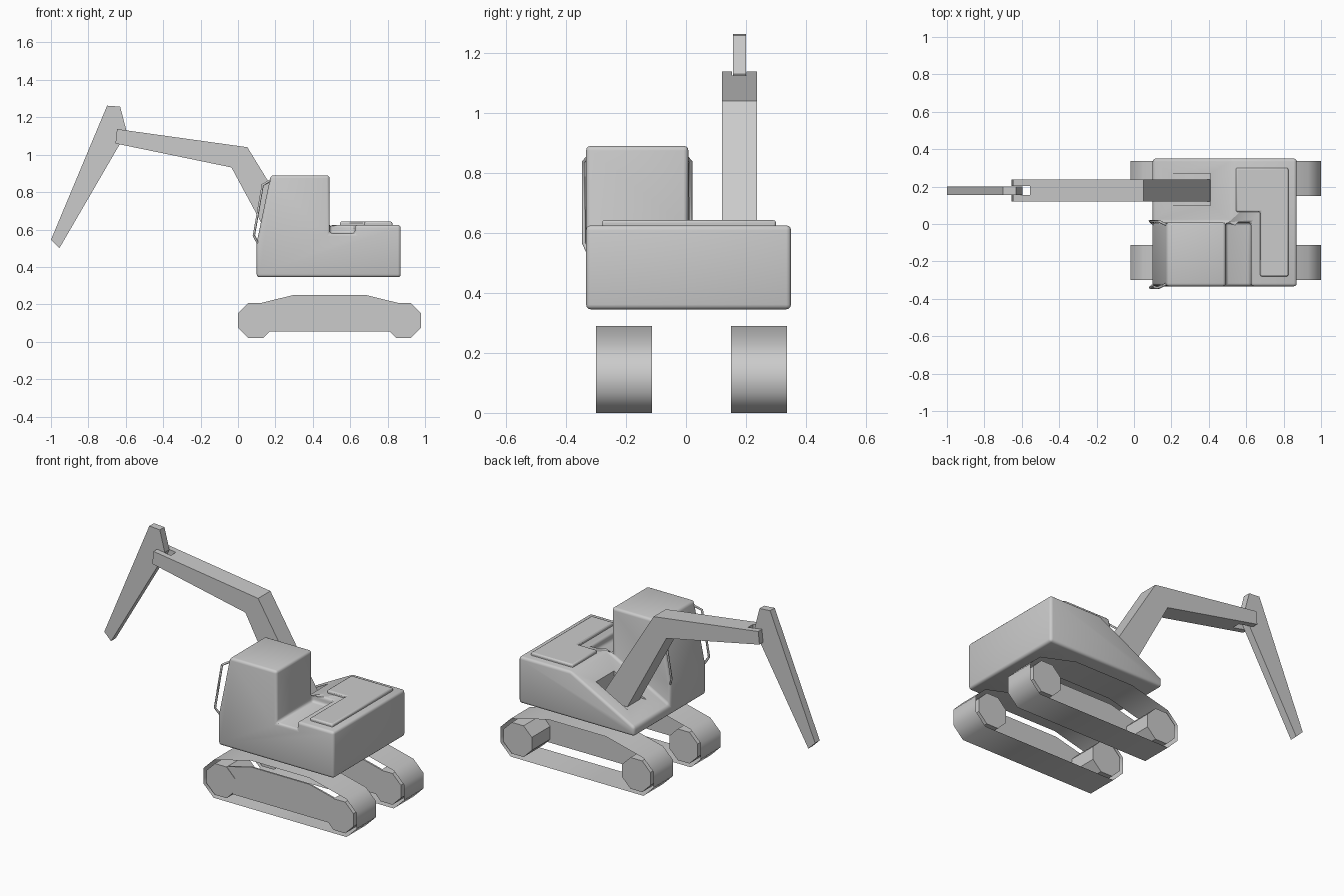
import bpy
import bmesh
from math import radians, cos, sin, pi

default = bpy.data.objects.get("Cube")
if default:
    bpy.data.objects.remove(default, do_unlink=True)

grey = bpy.data.materials.new("plain_grey")
grey.use_nodes = True
colour = (0.6, 0.6, 0.6, 1)
grey.diffuse_color = colour
grey.node_tree.nodes["Principled BSDF"].inputs["Base Color"].default_value = colour


def finish(name, bm):
    mesh = bpy.data.meshes.new(name)
    bmesh.ops.recalc_face_normals(bm, faces=bm.faces)
    bm.to_mesh(mesh)
    bm.free()
    mesh.materials.append(grey)
    obj = bpy.data.objects.new(name, mesh)
    bpy.context.collection.objects.link(obj)
    return obj


def prism(name, outline, low, high, axis="y"):
    """Extrude an outline along y (xz outline) or z (xy outline)."""
    bm = bmesh.new()
    place = (lambda a, b, h: (a, h, b)) if axis == "y" else (lambda a, b, h: (a, b, h))
    face = bm.faces.new([bm.verts.new(place(a, b, low)) for a, b in outline])
    new = bmesh.ops.extrude_face_region(bm, geom=[face])["geom"]
    shift = place(0, 0, high - low)
    bmesh.ops.translate(bm, vec=shift, verts=[v for v in new if isinstance(v, bmesh.types.BMVert)])
    return finish(name, bm)


def cut(obj, cutter):
    mod = obj.modifiers.new("cut", "BOOLEAN")
    mod.operation = "DIFFERENCE"
    mod.solver = "EXACT"
    mod.object = cutter
    cutter.hide_render = True
    cutter.hide_viewport = False
    cutter.display_type = "WIRE"


def bake(obj):
    """Apply modifiers, remove the cutters and merge coplanar faces."""
    cutters = [m.object for m in obj.modifiers if m.type == "BOOLEAN"]
    graph = bpy.context.evaluated_depsgraph_get()
    graph.update()
    mesh = bpy.data.meshes.new_from_object(obj.evaluated_get(graph))
    obj.modifiers.clear()
    obj.data = mesh
    for c in cutters:
        bpy.data.objects.remove(c, do_unlink=True)
    bm = bmesh.new()
    bm.from_mesh(mesh)
    bmesh.ops.remove_doubles(bm, verts=bm.verts, dist=0.0001)
    bmesh.ops.dissolve_limit(bm, angle_limit=radians(1), verts=bm.verts, edges=bm.edges)
    bm.to_mesh(mesh)
    bm.free()


def round_edges(obj, width, segments=3):
    mod = obj.modifiers.new("round", "BEVEL")
    mod.width = width
    mod.segments = segments
    mod.limit_method = "ANGLE"
    mod.angle_limit = radians(22)
    mod.use_clamp_overlap = False


def smooth(obj, angle):
    bpy.ops.object.select_all(action="DESELECT")
    obj.select_set(True)
    bpy.context.view_layer.objects.active = obj
    bpy.ops.object.shade_smooth_by_angle(angle=radians(angle))


# Upper body with cab, sloped boom side and lowered step behind the cab
CAB_SIDE = 0.008
body = prism("body_and_cab", [(0.1, 0.345), (0.1, 0.53), (0.175, 0.89), (0.49, 0.89),
                              (0.49, 0.625), (0.87, 0.625), (0.87, 0.345)], -0.333, 0.35)
cut(body, prism("slope_cutter", [(-0.1, 0.294), (0.6, 0.665), (0.6, 1.0), (-0.1, 1.0)],
                CAB_SIDE, 0.6))
cut(body, prism("step_cutter", [(0.49, 0.58), (0.625, 0.58), (0.625, 0.8), (0.49, 0.8)],
                -0.6, CAB_SIDE))
bake(body)
round_edges(body, 0.016)
bake(body)

# Pocket for the boom foot
cut(body, prism("pocket_cutter", [(0.15, 0.45), (0.41, 0.45), (0.41, 0.7), (0.15, 0.7)],
                0.1, 0.27))
bake(body)
smooth(body, 35)

# Raised engine hatch on the rear deck
hatch = prism("engine_hatch", [(0.545, 0.30), (0.825, 0.30), (0.825, -0.28), (0.675, -0.28),
                               (0.675, 0.065), (0.545, 0.065)], 0.61, 0.642, "z")
round_edges(hatch, 0.008, 2)
smooth(hatch, 35)

# Boom with a forked tip
boom = prism("boom", [(-0.647, 1.137), (0.05, 1.04), (0.405, 0.46), (0.23, 0.44),
                      (-0.035, 0.932), (-0.655, 1.06)], 0.12, 0.237)
cut(boom, prism("fork_cutter", [(-0.8, 0.9), (-0.555, 0.9), (-0.555, 1.3), (-0.8, 1.3)],
                0.154, 0.202))
bake(boom)

# Stick
prism("stick", [(-0.70, 1.262), (-0.63, 1.257), (-0.597, 1.13), (-0.63, 1.06),
                (-0.955, 0.50), (-1.0, 0.545)], 0.156, 0.2)

# Grab rails on both front corners of the cab
MIDDLE = (CAB_SIDE - 0.333) / 2
for side, label in ((-1, "right"), (1, "left")):
    curve = bpy.data.curves.new(label + "_grab_rail", "CURVE")
    curve.dimensions = "3D"
    curve.bevel_depth = 0.007
    curve.bevel_resolution = 0
    curve.use_fill_caps = True
    path = curve.splines.new("POLY")
    points = [(0.18, 0.155, 0.865), (0.132, 0.178, 0.838), (0.085, 0.178, 0.567), (0.113, 0.155, 0.515)]
    path.points.add(len(points) - 1)
    for p, (x, off, z) in zip(path.points, points):
        p.co = (x, MIDDLE + side * off, z, 1)
    curve.materials.append(grey)
    rail = bpy.data.objects.new(label + "_grab_rail", curve)
    bpy.context.collection.objects.link(rail)

# Tracks: belt sheet, two eight-sided wheels and a side plate
TRACK_MID = 0.49
AXLE = 0.114


def octagon(x, apothem):
    r = apothem / cos(pi / 8)
    return [(x + r * cos(pi / 8 + i * pi / 4), AXLE + r * sin(pi / 8 + i * pi / 4)) for i in range(8)]


def mirrored(half):
    return half + [(2 * TRACK_MID - x, z) for x, z in reversed(half)]


for label, y0 in (("right", -0.30), ("left", 0.15)):
    y1 = y0 + 0.187

    ring = octagon(0.095, 0.114)
    half = [ring[i] for i in (5, 4, 3, 2)] + [(0.297, 0.29)]
    path = mirrored(half)
    bm = bmesh.new()
    near = [bm.verts.new((x, y0, z)) for x, z in path]
    far = [bm.verts.new((x, y1, z)) for x, z in path]
    for i in range(len(path)):
        j = (i + 1) % len(path)
        bm.faces.new((near[i], near[j], far[j], far[i]))
    smooth(finish(label + "_track_belt", bm), 60)

    for end, x in (("front", 0.095), ("rear", 2 * TRACK_MID - 0.095)):
        prism(f"{label}_{end}_wheel", octagon(x, 0.094), y0, y1)

    prism(label + "_track_plate", mirrored([(0.1, 0.054), (0.1, 0.2), (0.126, 0.208), (0.297, 0.25)]),
          y0 + 0.002, y0 + 0.012)
